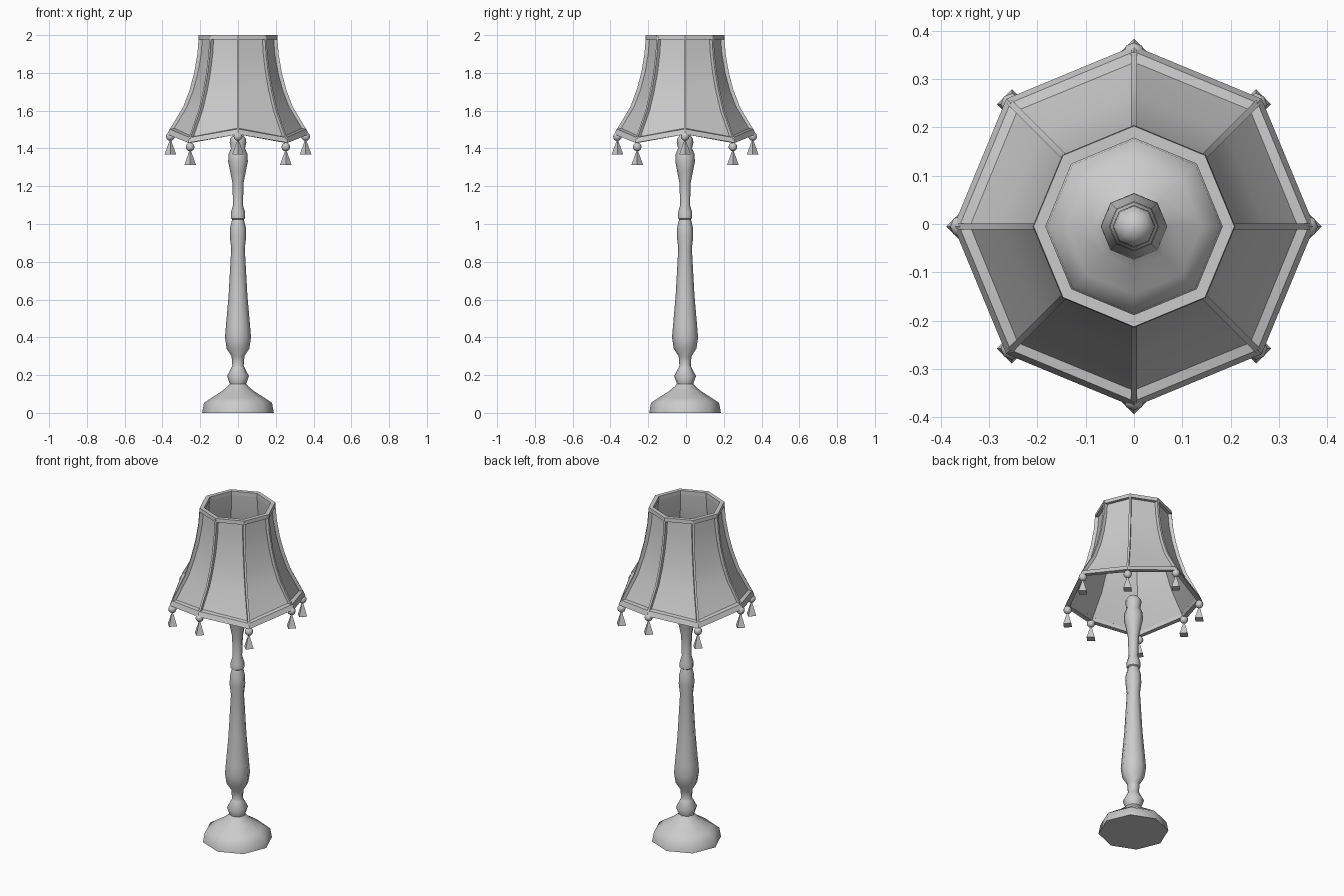
import bpy, bmesh, math
from mathutils import Vector

cube = bpy.data.objects.get("Cube")
if cube:
    bpy.data.objects.remove(cube)

SIDES = 8
OFFSET = Vector((0, -0.005, 0))

grey = bpy.data.materials.new("plain grey")
grey.use_nodes = True
grey.diffuse_color = (0.6, 0.6, 0.6, 1)
grey.node_tree.nodes["Principled BSDF"].inputs["Base Color"].default_value = (0.6, 0.6, 0.6, 1)


def finish(name, bm, angle):
    bmesh.ops.recalc_face_normals(bm, faces=bm.faces[:])
    mesh = bpy.data.meshes.new(name)
    bm.to_mesh(mesh)
    bm.free()
    mesh.materials.append(grey)
    obj = bpy.data.objects.new(name, mesh)
    bpy.context.collection.objects.link(obj)
    obj.location = OFFSET
    bpy.ops.object.select_all(action="DESELECT")
    obj.select_set(True)
    bpy.context.view_layer.objects.active = obj
    bpy.ops.object.shade_smooth_by_angle(angle=math.radians(angle))
    return obj


def corner(i, r, z, drop=0, side=0):
    """Point on octagon corner i; every second corner hangs lower by drop."""
    a = math.tau * i / SIDES
    out, tan = Vector((math.cos(a), math.sin(a), 0)), Vector((-math.sin(a), math.cos(a), 0))
    return out * r + tan * side + Vector((0, 0, z - drop * (i % 2)))


def bridge(bm, rings, closed_profile):
    n = len(rings[0])
    pairs = list(zip(rings, rings[1:]))
    if closed_profile:
        pairs.append((rings[-1], rings[0]))
    for a, b in pairs:
        for i in range(n):
            j = (i + 1) % n
            bm.faces.new((a[i], a[j], b[j], b[i]))


def lathe(name, profile, closed_profile=False, angle=50):
    bm = bmesh.new()
    rings = [[bm.verts.new(corner(i, *p)) for i in range(SIDES)] for p in profile]
    bridge(bm, rings, closed_profile)
    if not closed_profile:
        bm.faces.new(rings[0])
        bm.faces.new(rings[-1])
    return finish(name, bm, angle)


# Foot and turned column
lathe("base", [(0.19, 0), (0.18, 0.053), (0.14, 0.08), (0.085, 0.115), (0.055, 0.14), (0.042, 0.155)])
lathe("column", [(0.042, 0.15), (0.058, 0.195), (0.034, 0.24), (0.03, 0.25), (0.034, 0.3),
                 (0.06, 0.34), (0.069, 0.4), (0.064, 0.46), (0.05, 0.62), (0.036, 0.87),
                 (0.043, 0.93), (0.042, 0.98), (0.031, 1.025), (0.038, 1.03), (0.038, 1.06),
                 (0.026, 1.1), (0.03, 1.22), (0.042, 1.28), (0.052, 1.33), (0.05, 1.37),
                 (0.037, 1.4), (0.044, 1.43), (0.042, 1.45), (0.028, 1.47), (0.01, 1.478)])

# Flared lamp shade: radius, height, drop of the alternate corners
flare = [(0.208, 1.99, 0), (0.215, 1.9, 0), (0.232, 1.8, 0), (0.256, 1.71, 0.005),
         (0.29, 1.62, 0.018), (0.365, 1.495, 0.045)]
RECESS, THICK = 0.018, 0.006
outer = [(r - RECESS, z, d) for r, z, d in flare]
inner = [(r - RECESS - THICK, z, d) for r, z, d in reversed(flare)]
lathe("shade_panels", outer + inner, True, 30)

# Frame rims
lathe("top_rim", [(0.21, 1.978), (0.208, 2), (0.183, 2), (0.183, 1.978)], True, 30)
lathe("bottom_rim", [(0.374, 1.475, 0.045), (0.362, 1.503, 0.045),
                     (0.338, 1.508, 0.045), (0.346, 1.475, 0.045)], True, 30)

# Frame ribs along the corners
bm = bmesh.new()
for i in range(SIDES):
    rings = [[bm.verts.new(corner(i, r - depth, z, d, side))
              for depth, side in ((0, -0.006), (0, 0.006), (0.02, 0.006), (0.02, -0.006))]
             for r, z, d in flare]
    bridge(bm, rings, False)
    bm.faces.new(rings[0])
    bm.faces.new(rings[-1])
finish("shade_ribs", bm, 30)

# Hanging beads and four-sided tassels
beads, tassels = bmesh.new(), bmesh.new()
for i in range(SIDES):
    spot = corner(i, 0.358, 1.463, 0.055)
    made = bmesh.ops.create_uvsphere(beads, u_segments=8, v_segments=6, radius=0.023)
    bmesh.ops.translate(beads, verts=made["verts"], vec=spot)
    made = bmesh.ops.create_cone(tassels, cap_ends=True, segments=4,
                                 radius1=0.031, radius2=0.004, depth=0.075)
    bmesh.ops.translate(tassels, verts=made["verts"], vec=spot - Vector((0, 0, 0.058)))
finish("beads", beads, 50)
finish("tassels", tassels, 30)
